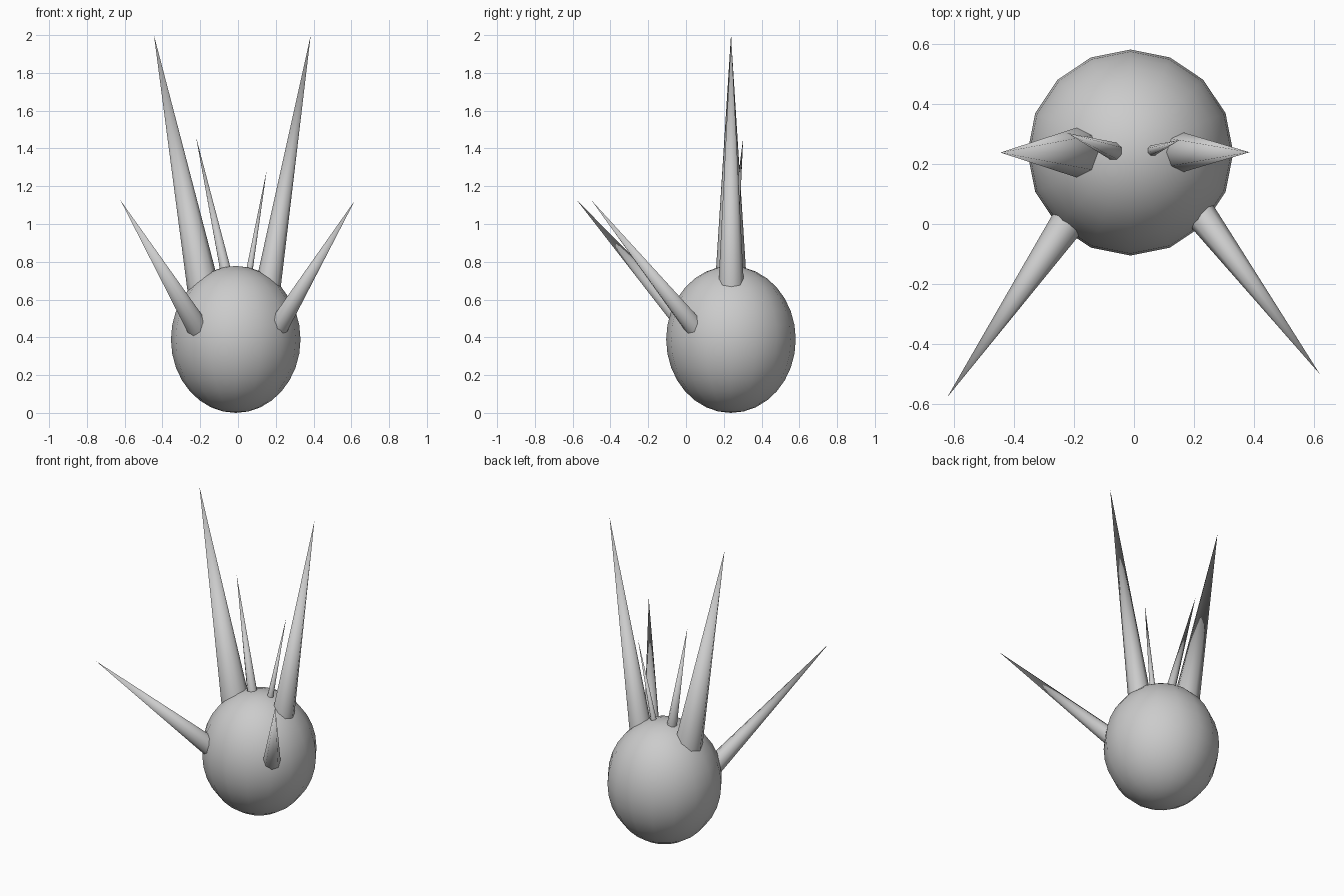
import bpy
from mathutils import Vector

if "Cube" in bpy.data.objects:
    bpy.data.objects.remove(bpy.data.objects["Cube"])


def spike(name, base, tip, radius, sink=0.1, sides=8):
    """Cone whose surface radius is given at 'base'; its root is sunk into the body."""
    base, tip = Vector(base), Vector(tip)
    axis = tip - base
    root = base - axis * sink
    full = tip - root
    bpy.ops.mesh.primitive_cone_add(vertices=sides, radius1=radius * (1 + sink), radius2=0,
                                    depth=full.length, location=(root + tip) / 2)
    ob = bpy.context.object
    ob.name = name
    ob.rotation_euler = full.to_track_quat('Z', 'Y').to_euler()
    bpy.ops.object.shade_smooth_by_angle(angle=1.05)
    return ob


# Egg-shaped body
bpy.ops.mesh.primitive_uv_sphere_add(segments=16, ring_count=16, radius=1,
                                     location=(-0.012, 0.238, 0.389))
body = bpy.context.object
body.name = "body"
body.scale = (0.343, 0.343, 0.389)
bpy.ops.object.shade_smooth()

# Tall spikes on top
spike("tall_spike_left", (-0.191, 0.238, 0.70), (-0.445, 0.238, 2.0), 0.083)
spike("tall_spike_right", (0.164, 0.239, 0.70), (0.385, 0.239, 2.0), 0.066)

# Thin spikes between them
spike("thin_spike_left", (-0.069, 0.243, 0.77), (-0.222, 0.303, 1.46), 0.030)
spike("thin_spike_right", (0.063, 0.245, 0.77), (0.152, 0.280, 1.285), 0.018)

# Slanted spikes at the front
spike("front_spike_left", (-0.228, -0.005, 0.475), (-0.622, -0.577, 1.125), 0.056)
spike("front_spike_right", (0.232, 0.018, 0.487), (0.619, -0.50, 1.125), 0.051)
